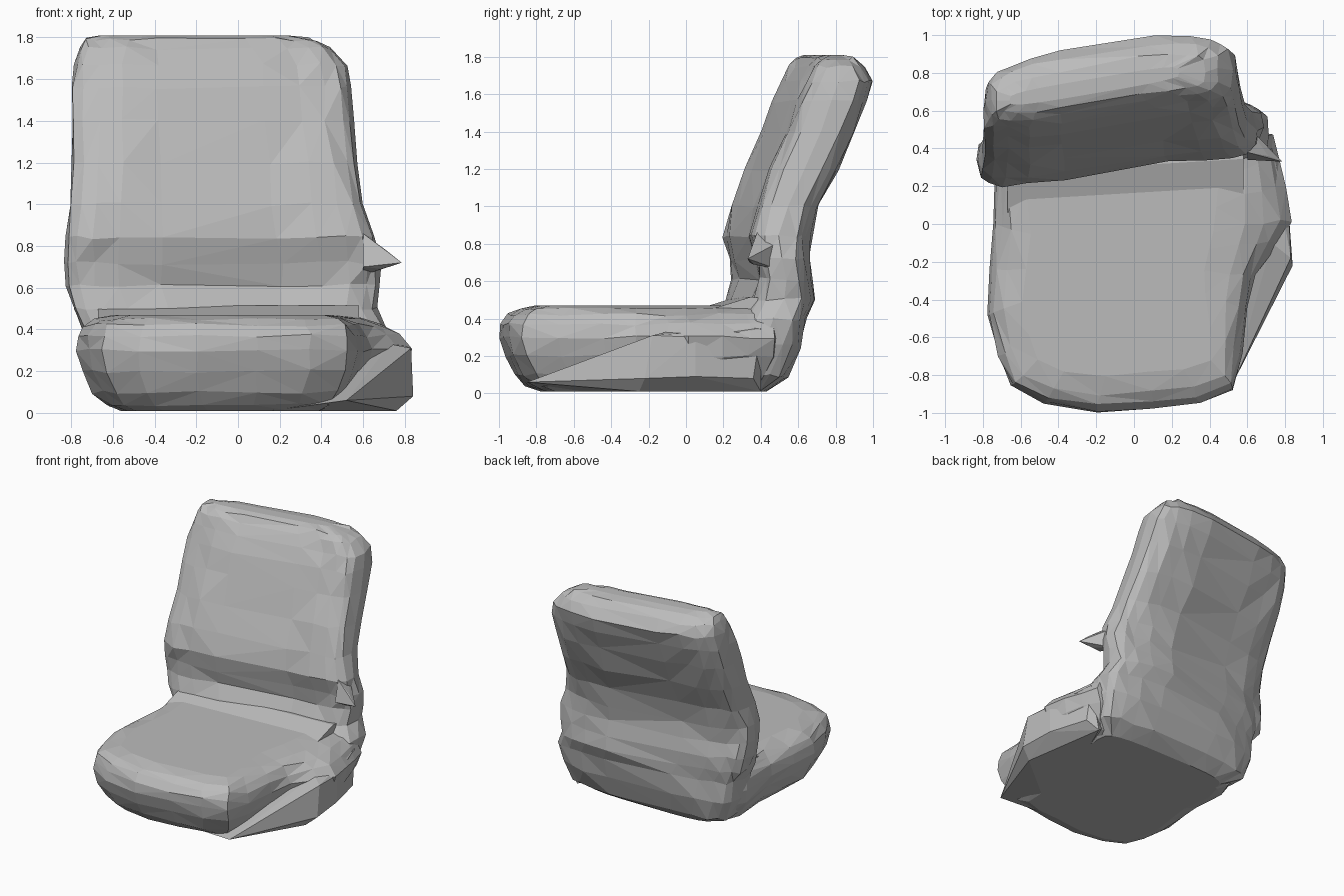
import bpy
import bmesh
import math
import random

random.seed(4)
default_cube = bpy.data.objects.get("Cube")
if default_cube:
    bpy.data.objects.remove(default_cube, do_unlink=True)

# One plain grey upholstery colour
grey = bpy.data.materials.new("grey_fabric")
grey.use_nodes = True
colour = (0.5, 0.5, 0.5, 1)
grey.diffuse_color = colour
grey.node_tree.nodes["Principled BSDF"].inputs["Base Color"].default_value = colour


def finish(bm, name):
    """Turn a bmesh into a flat shaded object with the fabric colour."""
    bmesh.ops.recalc_face_normals(bm, faces=bm.faces)
    mesh = bpy.data.meshes.new(name)
    bm.to_mesh(mesh)
    bm.free()
    mesh.materials.append(grey)
    obj = bpy.data.objects.new(name, mesh)
    bpy.context.collection.objects.link(obj)
    return obj


def loft(name, rings, jitter):
    """Skin a stack of rings, cap both ends and roughen the facets."""
    bm = bmesh.new()
    layers = [[bm.verts.new(point) for point in ring] for ring in rings]
    for lower, upper in zip(layers, layers[1:]):
        for i in range(len(lower)):
            j = (i + 1) % len(lower)
            bm.faces.new((lower[i], lower[j], upper[j], upper[i]))
    bm.faces.new(reversed(layers[0]))
    bm.faces.new(layers[-1])
    for layer in layers[1:-1]:
        for vert in layer:
            vert.co.x += random.uniform(-jitter, jitter)
            vert.co.y += random.uniform(-jitter, jitter)
            vert.co.z += random.uniform(-jitter, jitter)
    bmesh.ops.triangulate(bm, faces=bm.faces)
    return finish(bm, name)


def hull(name, points):
    """Wrap points in a convex faceted solid."""
    bm = bmesh.new()
    for point in points:
        bm.verts.new(point)
    result = bmesh.ops.convex_hull(bm, input=bm.verts)
    loose = [v for v in result["geom_interior"] if isinstance(v, bmesh.types.BMVert)]
    bmesh.ops.delete(bm, geom=loose, context="VERTS")
    return finish(bm, name)


# Seat cushion: plan outline, swept through rounded height levels
outline = [
    (-0.2, -1), (0.1, -0.98), (0.35, -0.95), (0.53, -0.88), (0.57, -0.68),
    (0.6, -0.45), (0.65, -0.27), (0.77, -0.1), (0.83, 0.02), (0.81, 0.2),
    (0.77, 0.34), (0.73, 0.48), (0.3, 0.55), (-0.2, 0.54), (-0.68, 0.46),
    (-0.74, 0.3), (-0.74, 0), (-0.77, -0.25), (-0.78, -0.48), (-0.72, -0.7),
    (-0.65, -0.86), (-0.48, -0.95),
]
# Height, inset, and how far the bulging left flank stands out
seat_levels = [
    (0.01, 0.23, 1), (0.04, 0.15, 1), (0.1, 0.09, 1), (0.2, 0.03, 1),
    (0.3, 0, 1), (0.37, 0.01, 0.82), (0.42, 0.04, 0.65), (0.45, 0.09, 0.45),
    (0.47, 0.2, 0.2),
]


def seat_ring(z, inset, flank):
    ring = []
    for x, y in outline:
        if x > 0.55:
            x = 0.55 + (x - 0.55) * flank
        reach = math.hypot(x, y + 0.2)
        shrink = 1 - inset / reach
        ring.append((x * shrink, (y + 0.2) * shrink - 0.2, z))
    return ring


loft("seat_cushion", [seat_ring(*level) for level in seat_levels], 0.009)

# Backrest: height, front, back, right edge, left edge of each section
back_levels = [
    (0.01, 0.15, 0.43, -0.5, 0.58),
    (0.09, 0.15, 0.53, -0.65, 0.68),
    (0.25, 0.2, 0.59, -0.72, 0.71),
    (0.4, 0.24, 0.61, -0.74, 0.72),
    (0.5, 0.29, 0.64, -0.79, 0.66),
    (0.61, 0.33, 0.63, -0.83, 0.67),
    (0.72, 0.31, 0.61, -0.84, 0.68),
    (0.84, 0.28, 0.62, -0.83, 0.65),
    (1, 0.32, 0.67, -0.81, 0.6),
    (1.2, 0.39, 0.77, -0.8, 0.58),
    (1.4, 0.47, 0.86, -0.8, 0.55),
    (1.56, 0.53, 0.93, -0.8, 0.54),
    (1.67, 0.58, 0.96, -0.79, 0.52),
    (1.75, 0.62, 0.92, -0.76, 0.45),
    (1.79, 0.66, 0.86, -0.73, 0.38),
    (1.81, 0.71, 0.79, -0.66, 0.24),
]
SIDES = 22


def back_ring(z, front, back, right, left):
    """Rounded box section, with the model's right end turned forward."""
    ring = []
    for i in range(SIDES):
        angle = math.tau * i / SIDES
        c, s = math.cos(angle), math.sin(angle)
        u = math.copysign(abs(c) ** 0.5, c)
        v = math.copysign(abs(s) ** 0.5, s)
        x = (left + right) / 2 + u * (left - right) / 2
        y = (front + back) / 2 + v * (back - front) / 2
        twist = 0.17 * min(1, z / 0.5)
        ring.append((x, y + twist * min(x + 0.1, 0.3), z))
    return ring


loft("backrest", [back_ring(*level) for level in back_levels], 0.011)

# Raised fold where the seat meets the backrest
fold = [(0.1, 0.45), (0.2, 0.48), (0.31, 0.515), (0.5, 0.5), (0.5, 0.4)]
hull("seat_fold", [(x, y + 0.06 * x, z) for x in (-0.67, -0.3, 0.2, 0.58) for y, z in fold])

# Folded shelf sticking out low on the left flank
hull("flank_shelf", [
    (0.15, -0.75, 0.01), (0.52, -0.85, 0.06), (0.76, -0.25, 0.01), (0.84, -0.22, 0.08),
    (0.83, -0.18, 0.31), (0.73, -0.1, 0.33), (0.82, 0.05, 0.3), (0.82, 0.05, 0.09),
    (0.74, 0.36, 0.08), (0.73, 0.4, 0.35), (0.66, 0.4, 0.01), (0.4, 0.3, 0.2),
])

# Thorn-like tip on the left edge of the backrest
hull("side_tip", [
    (0.785, 0.33, 0.72), (0.71, 0.36, 0.78), (0.6, 0.38, 0.86), (0.6, 0.34, 0.7),
    (0.6, 0.5, 0.66), (0.6, 0.52, 0.82), (0.69, 0.36, 0.69),
])
